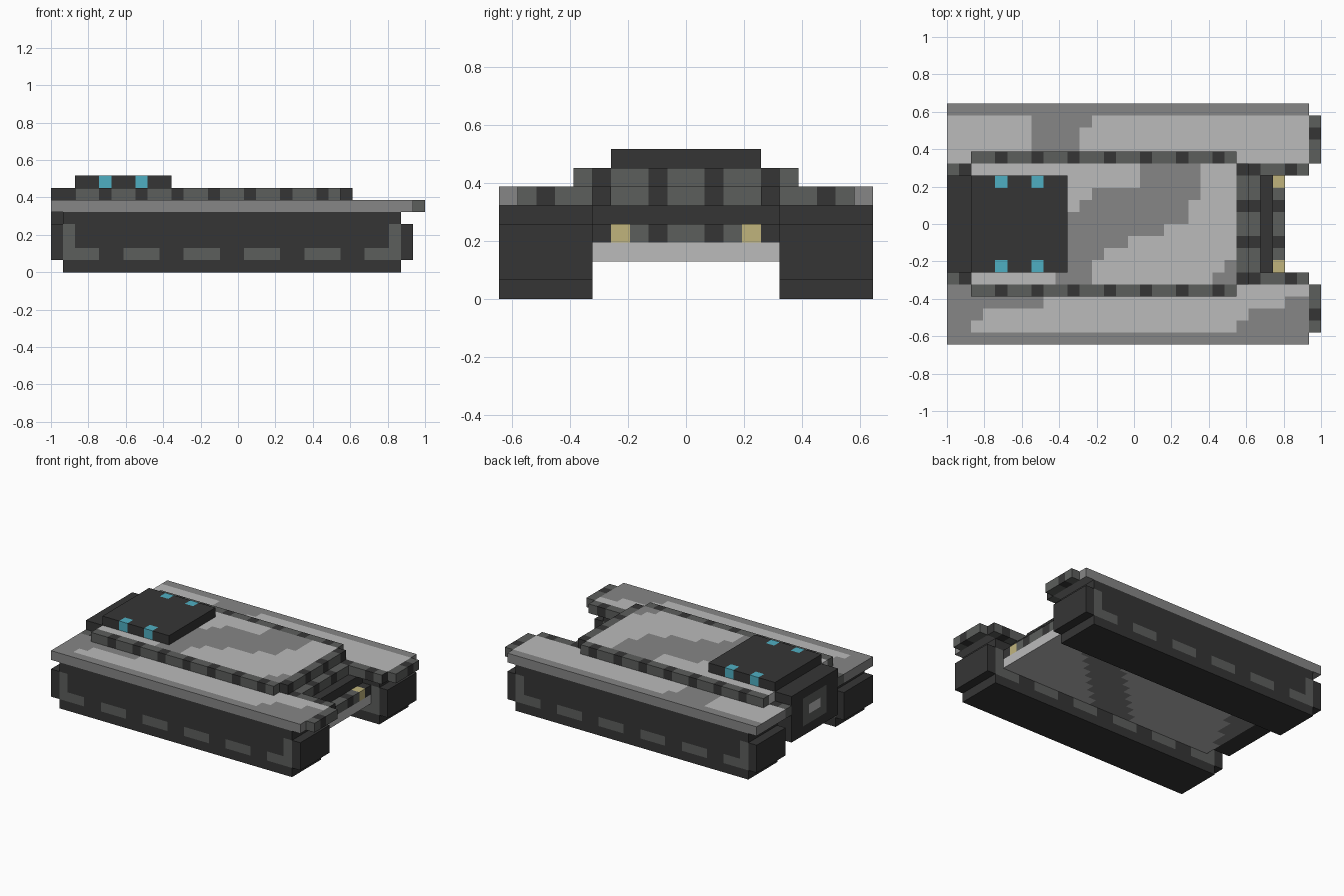
import bpy, bmesh, math
from mathutils import Vector

if "Cube" in bpy.data.objects:
    bpy.data.objects.remove(bpy.data.objects["Cube"])

U = 2 / 31  # one grid step; x counts 0..31 from the rear, y counts from the middle


def lin(c):
    return c / 12.92 if c <= 0.04045 else ((c + 0.055) / 1.055) ** 2.4


def material(name, hexa):
    col = [lin(int(hexa[i:i + 2], 16) / 255) for i in (0, 2, 4)] + [1]
    m = bpy.data.materials.new(name)
    m.use_nodes = True
    m.diffuse_color = col
    bsdf = m.node_tree.nodes["Principled BSDF"]
    bsdf.inputs["Base Color"].default_value = col
    bsdf.inputs["Roughness"].default_value = 0.9
    return m


MATS = {
    "charcoal": material("charcoal", "353535"),
    "dark_grey": material("dark grey", "5C5E5C"),
    "mid_grey": material("mid grey", "868686"),
    "light_grey": material("light grey", "BBBBBB"),
    "cyan": material("cyan", "4FAFC2"),
    "tan": material("tan", "C0B47C"),
}


def block(name, x, y, z, colour):
    """Box given in grid steps; colour is a name or a rule (cell x, y, z, normal)."""
    bm = bmesh.new()
    bmesh.ops.create_cube(bm, size=1)
    lo, hi = Vector((x[0], y[0], z[0])), Vector((x[1], y[1], z[1]))
    for v in bm.verts:
        v.co = (lo + hi) / 2 + Vector(a * b for a, b in zip(v.co, hi - lo))
    names = [colour] if isinstance(colour, str) else list(MATS)
    if not isinstance(colour, str):
        # cut into grid cells, colour them, then merge equal neighbours
        for axis in range(3):
            for k in range(int(lo[axis]) + 1, int(hi[axis])):
                co, no = Vector((0, 0, 0)), Vector((0, 0, 0))
                co[axis], no[axis] = k, 1
                bmesh.ops.bisect_plane(bm, geom=bm.verts[:] + bm.edges[:] + bm.faces[:],
                                       plane_co=co, plane_no=no)
        bm.normal_update()
        for f in bm.faces:
            n = f.normal
            c = f.calc_center_median() - n * 0.5
            cell = [math.floor(q) for q in c]
            f.material_index = names.index(colour(*cell, Vector(round(q) for q in n)))
        bmesh.ops.dissolve_limit(bm, angle_limit=0.01, verts=bm.verts[:],
                                 edges=bm.edges[:], delimit={'MATERIAL'})
    for v in bm.verts:
        v.co = Vector(((v.co.x - 15.5) * U, v.co.y * U, v.co.z * U))
    me = bpy.data.meshes.new(name)
    bm.to_mesh(me)
    bm.free()
    for n in names:
        me.materials.append(MATS[n])
    ob = bpy.data.objects.new(name, me)
    bpy.context.collection.objects.link(ob)
    return ob


def within(value, spans):
    return any(a <= value < b for a, b in spans)


def pick(test, yes, no):
    return yes if test else no


# Colour rules
def track_rule(x, y, z, n):
    dash = z == 1 and within(x, [(1, 4), (6, 9), (11, 14), (16, 19), (21, 24), (26, 29)])
    corner = x in (1, 28) and 1 <= z < 4
    return pick(n.y and (dash or corner), "dark_grey", "charcoal")


FENDER_LIGHT = {5: [(0, 7), (10, 30)], 6: [(0, 7), (11, 30)], 7: [(0, 7), (11, 30)],
                8: [(0, 7), (12, 30)], -6: [(9, 30)], -7: [(8, 28)], -8: [(3, 25)], -9: [(2, 24)]}
DECK_MID = {4: [(16, 21)], 3: [(16, 21)], 2: [(12, 21)], 1: [(11, 20)], 0: [(10, 20)],
            -1: [(10, 18)], -2: [(10, 15)], -3: [(10, 13)], -4: [(10, 12), (23, 24)],
            -5: [(9, 12), (22, 24)]}


def fender_rule(x, y, z, n):
    return pick(n.z > 0 and within(x, FENDER_LIGHT.get(y, [])), "light_grey", "mid_grey")


def deck_rule(x, y, z, n):
    return pick(n.z > 0 and within(x, DECK_MID[y]), "mid_grey", "light_grey")


def belly_rule(x, y, z, n):
    band = abs(x - 19 - y) < 2.5 or x < 4 + y * 0.5
    return pick(n.z < 0 and band, "mid_grey", "light_grey")


def side_trim_rule(x, y, z, n):
    return pick(x % 3 == 1, "charcoal", "dark_grey")


def across(y):
    return math.floor(abs(y + 0.5))


def nose_trim_rule(x, y, z, n):
    return pick(across(y) in (1, 4), "charcoal", "dark_grey")


def lamp_bar_rule(x, y, z, n):
    return "tan" if across(y) == 3 else nose_trim_rule(x, y, z, n)


def clip_rule(x, y, z, n):
    return pick(across(y) == 7, "charcoal", "dark_grey")


def front_trim_rule(x, y, z, n):
    return pick(n.x or x == 28, "charcoal", "dark_grey")


def rear_trim_rule(x, y, z, n):
    return pick(x == 1, "charcoal", "dark_grey")


def engine_rule(x, y, z, n):
    if n.x < 0 and -2 <= y < 2 and 3 <= z < 6:
        return pick(-1 <= y < 1 and z == 4, "light_grey", "dark_grey")
    return "charcoal"


def cabin_rule(x, y, z, n):
    return pick(x in (4, 7) and across(y) == 3, "cyan", "charcoal")


# Parts on both sides
for side, s in (("left", 1), ("right", -1)):
    def span(a, b):
        return tuple(sorted((a * s, b * s)))
    block(side + "_track", (1, 29), span(5, 10), (0, 5), track_rule)
    block(side + "_track_rear_end", (0, 1), span(5, 10), (1, 4), "charcoal")
    block(side + "_track_front_end", (29, 30), span(5, 10), (1, 4), "charcoal")
    block(side + "_fender", (0, 30), span(5, 10), (5, 6), fender_rule)
    block(side + "_fender_clip", (30, 31), span(5, 9), (5, 6), clip_rule)
    block(side + "_front_inner_trim", (26, 30), span(4, 5), (5, 6), front_trim_rule)
    block(side + "_rear_inner_trim", (0, 2), span(4, 5), (5, 6), rear_trim_rule)
    block(side + "_deck_trim", (2, 24), span(5, 6), (6, 7), side_trim_rule)

# Hull, from the bottom up
block("belly", (2, 28), (-5, 5), (2, 3), belly_rule)
block("hull_core", (2, 27), (-5, 5), (3, 5), "charcoal")
block("lamp_bar", (27, 28), (-5, 5), (3, 4), lamp_bar_rule)
block("nose_step", (25, 26), (-5, 5), (5, 6), nose_trim_rule)
block("deck_front_trim", (24, 25), (-5, 5), (5, 7), nose_trim_rule)
block("deck", (2, 24), (-5, 5), (5, 7), deck_rule)

# Rear engine box and raised cabin
block("engine_box", (0, 2), (-4, 4), (2, 7), engine_rule)
block("cabin", (2, 10), (-4, 4), (7, 8), cabin_rule)
